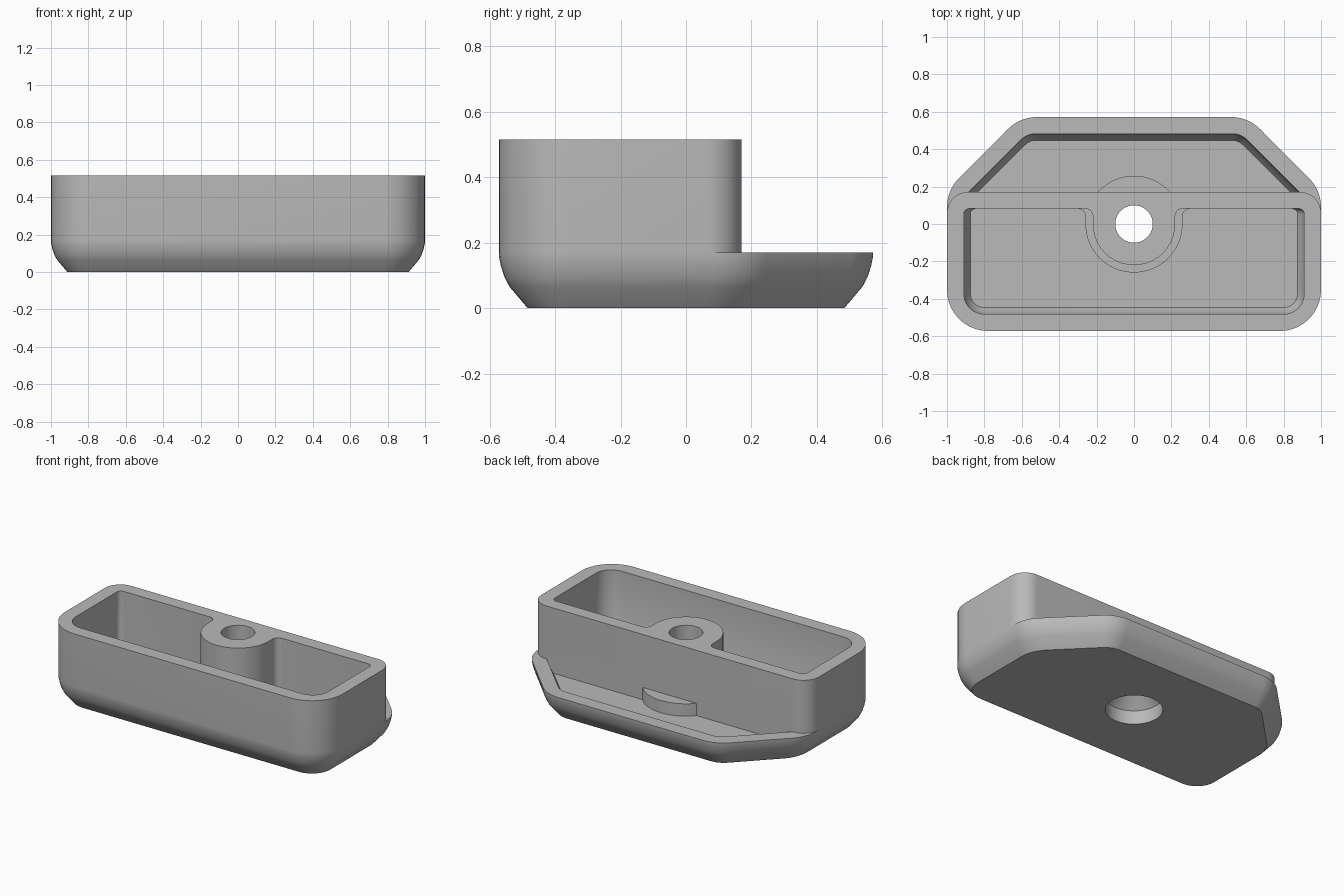
import bpy, bmesh, math
from mathutils import Vector

cube = bpy.data.objects.get("Cube")
if cube:
    bpy.data.objects.remove(cube, do_unlink=True)

HALF_X, HALF_Y = 1.0, 0.572     # footprint half sizes
WALL_IN, WALL_OUT = 0.082, 0.17  # dividing wall faces in y
RIM, TOP, FLOOR = 0.17, 0.515, 0.09
DIAG = math.sqrt(2)
TAN = math.tan(math.pi / 8)

grey = bpy.data.materials.new("plain_grey")
grey.use_nodes = True
colour = (0.49, 0.49, 0.49, 1)
grey.diffuse_color = colour
grey.node_tree.nodes["Principled BSDF"].inputs["Base Color"].default_value = colour


def rounded(corners, steps=10):
    """Outline from (x, y, radius) corners, each replaced by an arc."""
    loop, n = [], len(corners)
    for i, (x, y, r) in enumerate(corners):
        p = Vector((x, y))
        if r <= 0:
            loop.append(p)
            continue
        a = (Vector(corners[i - 1][:2]) - p).normalized()
        b = (Vector(corners[(i + 1) % n][:2]) - p).normalized()
        half = a.angle(b) / 2
        centre = p + (a + b).normalized() * (r / math.sin(half))
        start = p + a * (r / math.tan(half)) - centre
        end = p + b * (r / math.tan(half)) - centre
        sweep = start.angle_signed(end)
        for k in range(steps + 1):
            t = -sweep * k / steps
            c, s = math.cos(t), math.sin(t)
            loop.append(centre + Vector((start.x * c - start.y * s, start.x * s + start.y * c)))
    return loop


def mirrored(right_side):
    """Close a counter-clockwise right half of corners across x = 0."""
    return rounded(right_side + [(-x, y, r) for x, y, r in reversed(right_side)])


def circle(r, n=64):
    return [Vector((r * math.cos(2 * math.pi * i / n), r * math.sin(2 * math.pi * i / n)))
            for i in range(n)]


def loft(name, sections):
    """Closed solid through stacked (outline, z) sections."""
    bm = bmesh.new()
    rings = [[bm.verts.new((p.x, p.y, z)) for p in loop] for loop, z in sections]
    for low, high in zip(rings, rings[1:]):
        for i in range(len(low)):
            j = (i + 1) % len(low)
            bm.faces.new((low[i], low[j], high[j], high[i]))
    bm.faces.new(rings[0][::-1])
    bm.faces.new(rings[-1])
    bmesh.ops.recalc_face_normals(bm, faces=bm.faces)
    mesh = bpy.data.meshes.new(name)
    bm.to_mesh(mesh)
    bm.free()
    mesh.materials.append(grey)
    obj = bpy.data.objects.new(name, mesh)
    bpy.context.collection.objects.link(obj)
    return obj


def combine(body, part, operation):
    mod = body.modifiers.new(part.name, "BOOLEAN")
    mod.solver = "EXACT"
    mod.operation = operation
    mod.object = part
    bpy.context.view_layer.objects.active = body
    bpy.ops.object.modifier_apply(modifier=mod.name)
    bpy.data.objects.remove(part, do_unlink=True)


# Outlines, each moved inward by d
def base_outline(d):
    r = 0.22 - d
    return mirrored([(HALF_X - d, d - HALF_Y, r),
                     (HALF_X - d, 0.18 - TAN * d, 0.22),
                     (0.61 - TAN * d, HALF_Y - d, r)])


def front_pocket_outline(d):
    return mirrored([(HALF_X - d, d - HALF_Y, 0.2 - d), (HALF_X - d, WALL_IN, 0.03)])


def back_pocket_outline(d):
    edge = 0.61 + HALF_Y - DIAG * d
    return mirrored([(edge - WALL_OUT, WALL_OUT, 0),
                     (edge - HALF_Y + d, HALF_Y - d, 0.2 - d)])


def boss_outline(r):
    return mirrored([(r, -r, r * 0.999), (r, WALL_IN, 0.04),
                     (r + 0.1, WALL_IN, 0), (r + 0.1, 0.12, 0)])


# Lower tray with a bevelled, rounded underside
base_profile = [(0.088, 0), (0.033, 0.065), (0.017, 0.095), (0.006, 0.13), (0.001, 0.155), (0, RIM)]
body = loft("bracket_body", [(base_outline(d), z) for d, z in base_profile])

pocket_profile = [(0.125, FLOOR), (0.103, 0.125), (0.09, RIM - 0.005)]
back = loft("back_pocket", [(back_pocket_outline(d), z) for d, z in pocket_profile + [(0.09, 0.3)]])
combine(body, back, "DIFFERENCE")

# Tall front box
box = mirrored([(HALF_X, -HALF_Y, 0.22), (HALF_X, WALL_OUT, 0.11)])
combine(body, loft("upper_box", [(box, RIM), (box, TOP)]), "UNION")
front = loft("front_pocket", [(front_pocket_outline(d), z) for d, z in pocket_profile + [(0.09, 0.7)]])
combine(body, front, "DIFFERENCE")

# Screw boss: wide foot on both sides of the wall, slimmer post in front
foot, post = boss_outline(0.26), boss_outline(0.22)
combine(body, loft("boss_back", [(circle(0.258), 0.05), (circle(0.258), RIM)]), "UNION")
combine(body, loft("boss_foot", [(foot, 0.05), (foot, RIM)]), "UNION")
combine(body, loft("boss_post", [(post, 0.1), (post, TOP)]), "UNION")

# Countersunk screw hole
hole_profile = [(0.17, -0.1), (0.17, 0.09), (0.1, 0.16), (0.1, 0.7)]
combine(body, loft("screw_hole", [(circle(r), z) for r, z in hole_profile]), "DIFFERENCE")

bpy.ops.object.select_all(action="DESELECT")
body.select_set(True)
bpy.context.view_layer.objects.active = body
bpy.ops.object.shade_smooth_by_angle(angle=math.radians(30))
